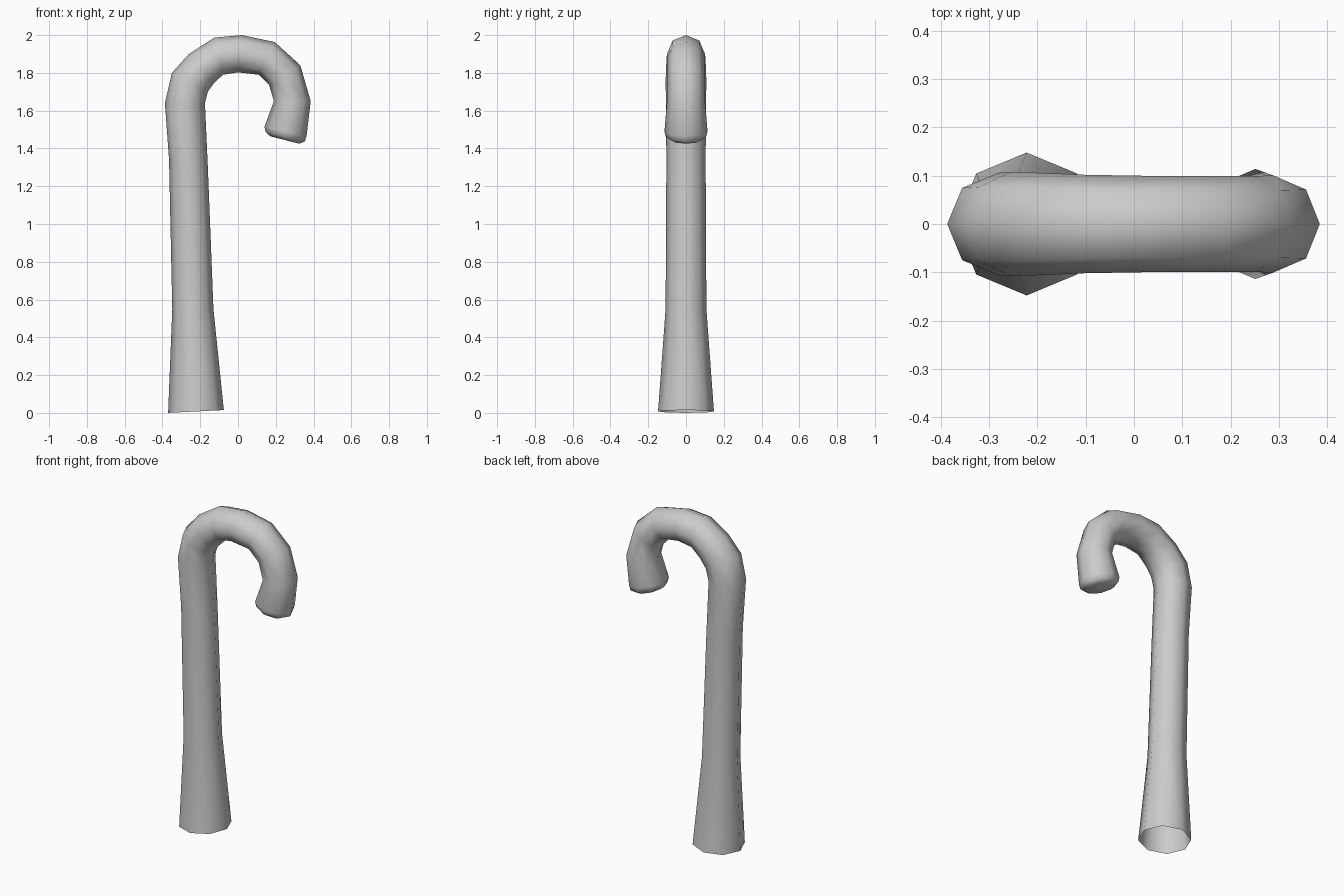
import bpy, bmesh, math
from mathutils import Vector

if "Cube" in bpy.data.objects:
    bpy.data.objects.remove(bpy.data.objects["Cube"])

SIDES = 8

# Cross-section stations: outer x, outer z, inner x, inner z, half width in y
STATIONS = [
    (-0.370, 0.00, -0.075, 0.015, 0.148),
    (-0.348, 0.55, -0.130, 0.55, 0.108),
    (-0.365, 1.34, -0.160, 1.31, 0.104),
    (-0.387, 1.64, -0.175, 1.64, 0.106),
    (-0.350, 1.80, -0.160, 1.70, 0.108),
    (-0.260, 1.90, -0.128, 1.745, 0.106),
    (-0.125, 1.987, -0.080, 1.79, 0.102),
    (0.020, 2.00, 0.000, 1.803, 0.100),
    (0.195, 1.963, 0.110, 1.79, 0.099),
    (0.330, 1.84, 0.165, 1.735, 0.099),
    (0.385, 1.65, 0.190, 1.65, 0.101),
    (0.363, 1.465, 0.140, 1.515, 0.114),
    (0.354, 1.437, 0.147, 1.486, 0.107),
    (0.325, 1.425, 0.172, 1.464, 0.080),
]


def add_ring(bm, ox, oz, ix, iz, width):
    outer, inner = Vector((ox, 0, oz)), Vector((ix, 0, iz))
    centre, arm = (outer + inner) / 2, (outer - inner) / 2
    side = Vector((0, width, 0))
    angles = [2 * math.pi * k / SIDES for k in range(SIDES)]
    return [bm.verts.new(centre + arm * math.cos(a) + side * math.sin(a))
            for a in angles]


# Hooked cane: open at the foot, closed with a rounded tip
bm = bmesh.new()
rings = [add_ring(bm, *s) for s in STATIONS]
for a, b in zip(rings, rings[1:]):
    for k in range(SIDES):
        n = (k + 1) % SIDES
        bm.faces.new((a[k], a[n], b[n], b[k]))
bm.faces.new(rings[-1])
bmesh.ops.recalc_face_normals(bm, faces=bm.faces)
# The shaft must face outwards even though the foot is open
bm.faces.ensure_lookup_table()
f = bm.faces[0]
if f.normal.dot(f.calc_center_median() - Vector((-0.24, 0, 0.28))) < 0:
    bmesh.ops.reverse_faces(bm, faces=bm.faces)
for f in bm.faces:
    f.smooth = True

mesh = bpy.data.meshes.new("hooked_cane")
bm.to_mesh(mesh)
bm.free()
cane = bpy.data.objects.new("hooked_cane", mesh)
bpy.context.collection.objects.link(cane)
